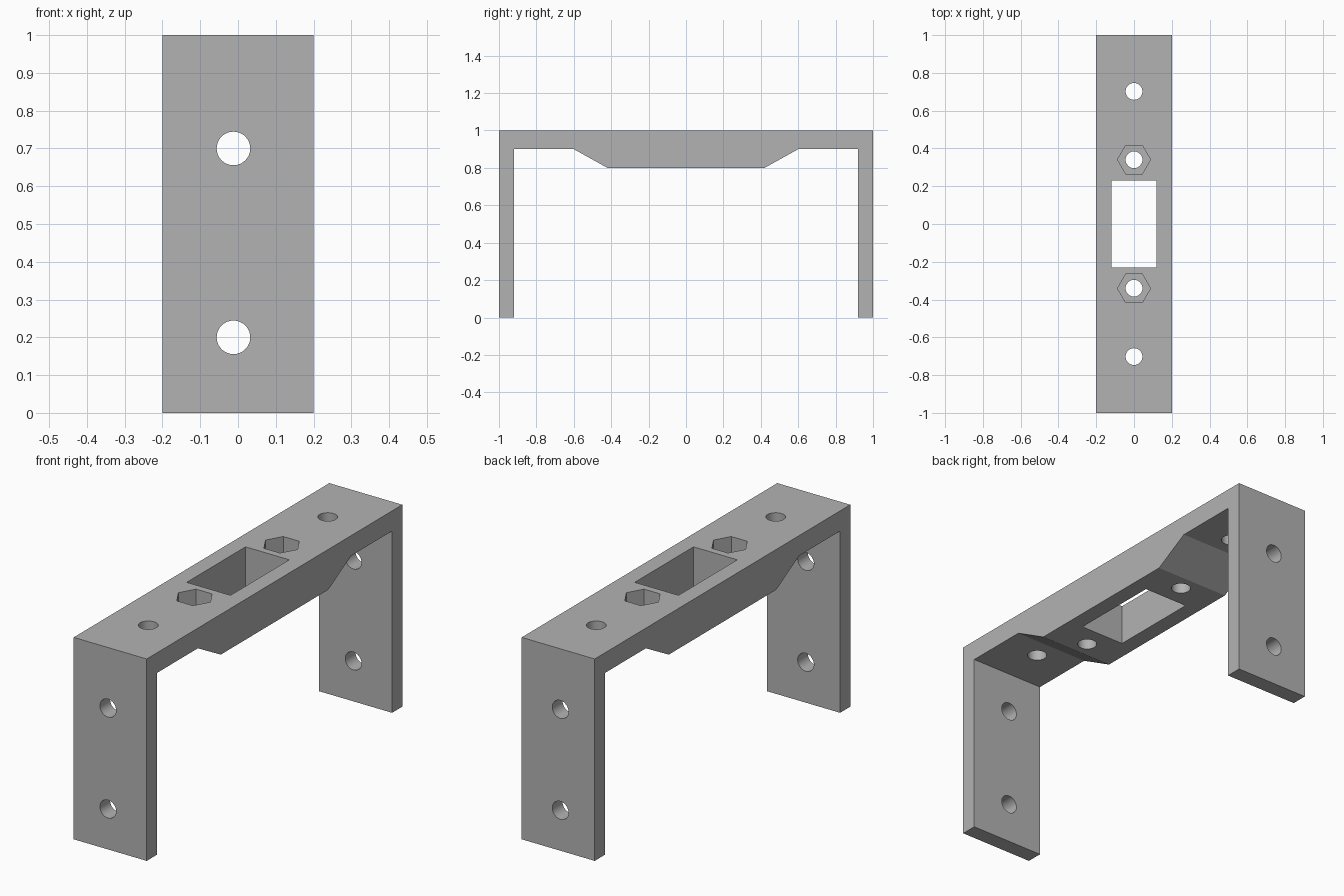
import bpy, bmesh
from math import pi
from mathutils import Matrix, Vector

if "Cube" in bpy.data.objects:
    bpy.data.objects.remove(bpy.data.objects["Cube"], do_unlink=True)

WIDTH = 0.4
HOLE_R = 0.0445

grey = bpy.data.materials.new("plain grey")
grey.use_nodes = True
colour = (0.45, 0.45, 0.45, 1)
grey.diffuse_color = colour
grey.node_tree.nodes["Principled BSDF"].inputs["Base Color"].default_value = colour


def make_object(name, bm):
    bmesh.ops.recalc_face_normals(bm, faces=bm.faces)
    mesh = bpy.data.meshes.new(name)
    bm.to_mesh(mesh)
    bm.free()
    mesh.materials.append(grey)
    obj = bpy.data.objects.new(name, mesh)
    bpy.context.collection.objects.link(obj)
    return obj


def prism_cutter(name, radius, length, sides, matrix):
    bm = bmesh.new()
    bmesh.ops.create_cone(bm, cap_ends=True, segments=sides, radius1=radius,
                          radius2=radius, depth=length, matrix=matrix)
    return make_object(name, bm)


# Bracket body: half profile in y and z, mirrored and extruded across the width
half = [(1, 1), (1, 0), (0.92, 0), (0.92, 0.9), (0.6, 0.9), (0.42, 0.8)]
profile = half + [(-y, z) for y, z in reversed(half)]
bm = bmesh.new()
face = bm.faces.new([bm.verts.new((-WIDTH / 2, y, z)) for y, z in profile])
extruded = bmesh.ops.extrude_face_region(bm, geom=[face])["geom"]
bmesh.ops.translate(bm, vec=(WIDTH, 0, 0),
                    verts=[v for v in extruded if isinstance(v, bmesh.types.BMVert)])
bracket = make_object("mounting_bracket", bm)

cutters = []

# Rectangular window through the middle of the beam
bm = bmesh.new()
bmesh.ops.create_cube(bm, size=1, matrix=Matrix.Translation((0, 0, 0.9))
                      @ Matrix.Diagonal((0.24, 0.46, 0.6, 1)))
cutters.append(make_object("window_cutter", bm))

for side in (-1, 1):
    # Vertical screw holes through the beam
    for y in (0.34, 0.702):
        cutters.append(prism_cutter("beam_hole_cutter", HOLE_R, 0.6, 32,
                                    Matrix.Translation((0, side * y, 0.9))))
    # Hexagonal nut pockets, with corners pointing sideways
    cutters.append(prism_cutter("nut_pocket_cutter", 0.0875, 0.2, 6,
                                Matrix.Translation((0, side * 0.341, 1.0))
                                @ Matrix.Rotation(pi / 2, 4, "Z")))
    # Horizontal screw holes through each leg
    for z in (0.2, 0.7):
        cutters.append(prism_cutter("leg_hole_cutter", HOLE_R, 0.3, 32,
                                    Matrix.Translation((-0.012, side * 0.96, z))
                                    @ Matrix.Rotation(pi / 2, 4, "X")))

# Cut every opening, then remove the cutters
bpy.context.view_layer.objects.active = bracket
for cutter in cutters:
    cutter.hide_render = True
    cut = bracket.modifiers.new(cutter.name, "BOOLEAN")
    cut.operation = "DIFFERENCE"
    cut.solver = "EXACT"
    cut.object = cutter
    bpy.ops.object.modifier_apply(modifier=cut.name)
    bpy.data.objects.remove(cutter, do_unlink=True)

# Smooth hole walls with sharp edges elsewhere; pocket corners turn 60 degrees
bpy.ops.object.select_all(action="DESELECT")
bracket.select_set(True)
bpy.ops.object.shade_smooth_by_angle(angle=pi / 9)
